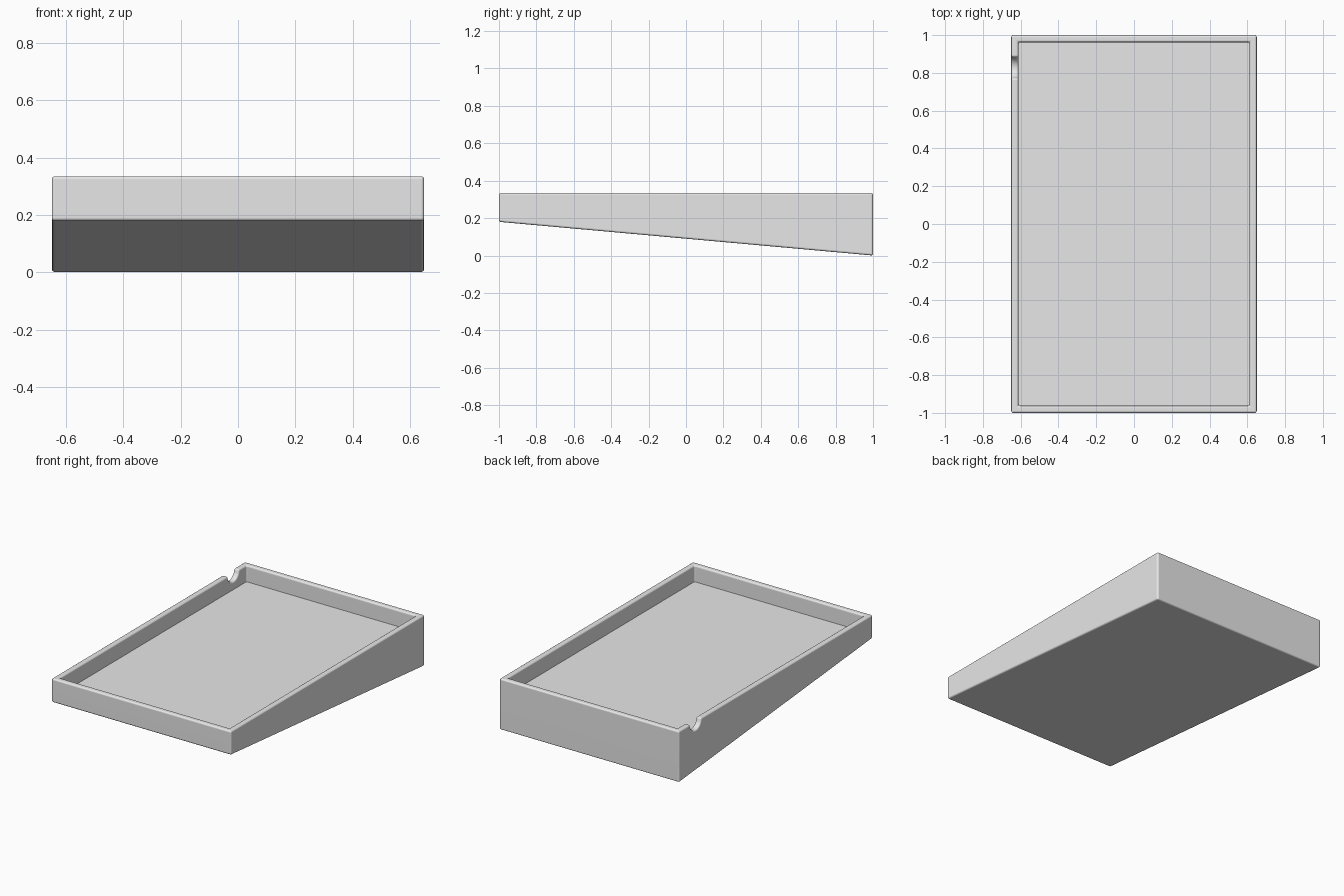
import bpy, bmesh, math

if "Cube" in bpy.data.objects:
    bpy.data.objects.remove(bpy.data.objects["Cube"])

WIDTH, LENGTH = 1.30, 2.00      # outer footprint
TOP, FRONT_Z = 0.335, 0.18      # rim height, underside height at the front
WALL, FLOOR = 0.038, 0.228      # wall thickness, tray floor height
ROUND = 0.014                   # edge rounding


def prism(name, profile, x0, x1):
    """Extrude a (y, z) profile along x."""
    bm = bmesh.new()
    face = bm.faces.new([bm.verts.new((x0, y, z)) for y, z in profile])
    ext = bmesh.ops.extrude_face_region(bm, geom=[face])["geom"]
    verts = [g for g in ext if isinstance(g, bmesh.types.BMVert)]
    bmesh.ops.translate(bm, verts=verts, vec=(x1 - x0, 0, 0))
    bmesh.ops.recalc_face_normals(bm, faces=bm.faces)
    mesh = bpy.data.meshes.new(name)
    bm.to_mesh(mesh)
    bm.free()
    obj = bpy.data.objects.new(name, mesh)
    bpy.context.collection.objects.link(obj)
    return obj


hw, hl = WIDTH / 2, LENGTH / 2

# Wedge body: level rim, sloping underside
tray = prism("wedge_tray", [(-hl, FRONT_Z), (hl, 0), (hl, TOP), (-hl, TOP)], -hw, hw)

# Level cavity
ci = hl - WALL
cavity = prism("cavity_cutter", [(-ci, FLOOR), (ci, FLOOR), (ci, 0.5), (-ci, 0.5)],
               -hw + WALL, hw - WALL)

# Round-bottomed notch in the left wall near the back
R, NY = 0.056, 0.828
arc = [(NY + R * math.cos(a), TOP + R * math.sin(a))
       for a in (math.pi + math.pi * i / 16 for i in range(17))]
notch = prism("notch_cutter", [(NY - R, 0.5)] + arc + [(NY + R, 0.5)], -hw - 0.1, -hw + 0.1)

for cutter in (cavity, notch):
    cutter.hide_render = True
    mod = tray.modifiers.new("cut", 'BOOLEAN')
    mod.operation, mod.solver, mod.object = 'DIFFERENCE', 'EXACT', cutter

# Bake the cuts, then round every sharp edge except the floor outline
depsgraph = bpy.context.evaluated_depsgraph_get()
bm = bmesh.new()
bm.from_mesh(tray.evaluated_get(depsgraph).to_mesh())
tray.modifiers.clear()
for cutter in (cavity, notch):
    bpy.data.objects.remove(cutter)
bmesh.ops.remove_doubles(bm, verts=bm.verts, dist=1e-5)
sharp = [e for e in bm.edges
         if len(e.link_faces) == 2 and e.calc_face_angle(0) > math.radians(40)
         and not all(abs(v.co.z - FLOOR) < 1e-4 for v in e.verts)]
bmesh.ops.bevel(bm, geom=sharp, offset=ROUND, offset_type='OFFSET', segments=4,
                profile=0.5, affect='EDGES', clamp_overlap=True)
bm.to_mesh(tray.data)
bm.free()

# Single grey finish
grey = bpy.data.materials.new("light_grey")
grey.diffuse_color = (0.8, 0.8, 0.8, 1)
grey.use_nodes = True
grey.node_tree.nodes["Principled BSDF"].inputs["Base Color"].default_value = grey.diffuse_color
tray.data.materials.clear()
tray.data.materials.append(grey)
for poly in tray.data.polygons:
    poly.material_index = 0

# Smooth rounded edges, flat large faces
bpy.context.view_layer.objects.active = tray
tray.select_set(True)
bpy.ops.object.shade_smooth_by_angle(angle=math.radians(40))
normals = tray.modifiers.new("flat_faces", 'WEIGHTED_NORMAL')
normals.keep_sharp = True
